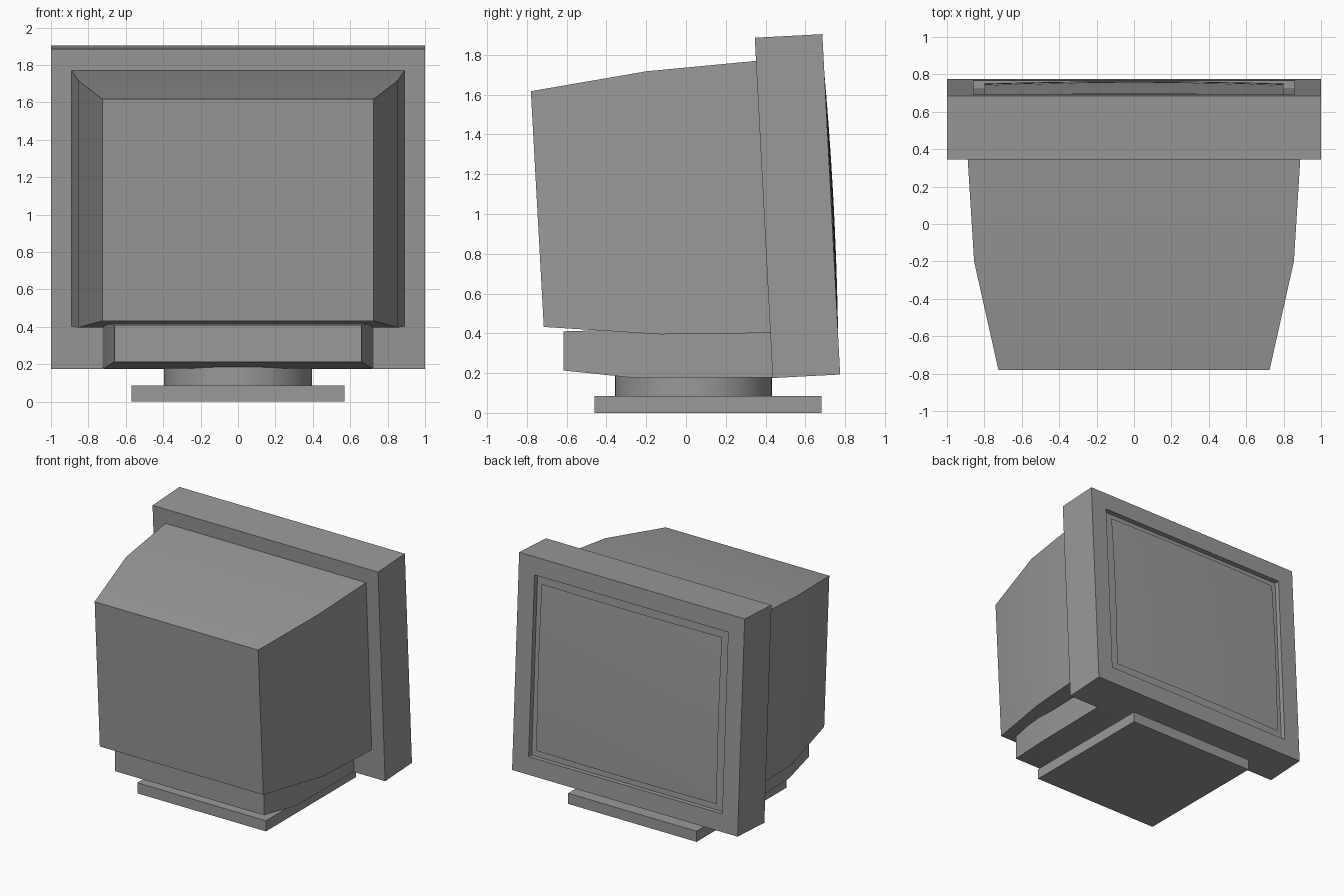
import bpy
import bmesh
import math

cube = bpy.data.objects.get("Cube")
if cube:
    bpy.data.objects.remove(cube, do_unlink=True)

TILT = math.radians(3)
GREY = (0.32, 0.32, 0.32, 1)

grey = bpy.data.materials.new("plain grey")
grey.use_nodes = True
grey.diffuse_color = GREY
for node in grey.node_tree.nodes:
    if node.type == 'BSDF_PRINCIPLED':
        node.inputs["Base Color"].default_value = GREY


def finish(name, bm, smooth=True):
    """Turn a bmesh into a named, coloured object."""
    bmesh.ops.recalc_face_normals(bm, faces=bm.faces)
    mesh = bpy.data.meshes.new(name)
    bm.to_mesh(mesh)
    bm.free()
    mesh.materials.append(grey)
    obj = bpy.data.objects.new(name, mesh)
    bpy.context.collection.objects.link(obj)
    if smooth:
        bpy.ops.object.select_all(action='DESELECT')
        obj.select_set(True)
        bpy.context.view_layer.objects.active = obj
        bpy.ops.object.shade_smooth_by_angle(angle=math.radians(30))
    return obj


def box(x, y0, y1, z0, z1):
    """Box of half width x between the given depths and heights."""
    bm = bmesh.new()
    bmesh.ops.create_cube(bm, size=1)
    for v in bm.verts:
        v.co = (x if v.co.x > 0 else -x,
                y1 if v.co.y > 0 else y0,
                z1 if v.co.z > 0 else z0)
    return bm


def loft(name, sections):
    """Join rectangles given as half width, top (y, z), bottom (y, z)."""
    bm = bmesh.new()
    rings = []
    for x, (yt, zt), (yb, zb) in sections:
        corners = ((-x, yb, zb), (x, yb, zb), (x, yt, zt), (-x, yt, zt))
        rings.append([bm.verts.new(c) for c in corners])
    for a, b in zip(rings, rings[1:]):
        for i in range(4):
            j = (i + 1) % 4
            bm.faces.new((a[i], a[j], b[j], b[i]))
    bm.faces.new(rings[0])
    bm.faces.new(rings[-1])
    return finish(name, bm)


# Foot plate and round swivel
finish("foot_plate", box(0.57, -0.46, 0.68, 0, 0.085), smooth=False)
bm = bmesh.new()
bmesh.ops.create_cone(bm, cap_ends=True, segments=48, radius1=0.395,
                      radius2=0.395, depth=0.12)
bmesh.ops.translate(bm, verts=bm.verts, vec=(0, 0.037, 0.135))
finish("swivel", bm)

# Tapered lower housing and rear cabinet
loft("lower_housing", [
    (0.66, (-0.615, 0.41), (-0.615, 0.213)),
    (0.715, (-0.28, 0.42), (-0.28, 0.178)),
    (0.725, (0.45, 0.42), (0.45, 0.179)),
])
loft("rear_cabinet", [
    (0.725, (-0.78, 1.617), (-0.715, 0.432)),
    (0.855, (-0.2, 1.717), (-0.13, 0.395)),
    (0.89, (0.36, 1.77), (0.44, 0.402)),
])

# Front frame with a shallow opening, tilted back
HEIGHT, BORDER = 1.713, 0.2
bm = box(1, -0.34, 0, 0, HEIGHT)
bm.normal_update()
face = max(bm.faces, key=lambda f: f.calc_center_median().y)
bmesh.ops.inset_region(bm, faces=[face], thickness=BORDER)
pocket = bmesh.ops.extrude_discrete_faces(bm, faces=[face])["faces"]
bmesh.ops.translate(bm, verts=pocket[0].verts, vec=(0, -0.04, 0))
frame = finish("screen_frame", bm, smooth=False)

# Bulging glass filling the opening
bm = bmesh.new()
bmesh.ops.create_grid(bm, x_segments=16, y_segments=12, size=1)
for v in bm.verts:
    u, w = v.co.x, v.co.y
    v.co = (-u * (1 - BORDER), 0.012 * (1 - u * u - w * w),
            HEIGHT / 2 + w * (HEIGHT / 2 - BORDER))
for f in bm.faces:
    f.normal_update()
screen = finish("screen_glass", bm)
screen.data.update()
if screen.data.polygons[0].normal.y < 0:
    screen.data.flip_normals()

for obj in (frame, screen):
    obj.location = (0, 0.775, 0.193)
    obj.rotation_euler = (TILT, 0, 0)
